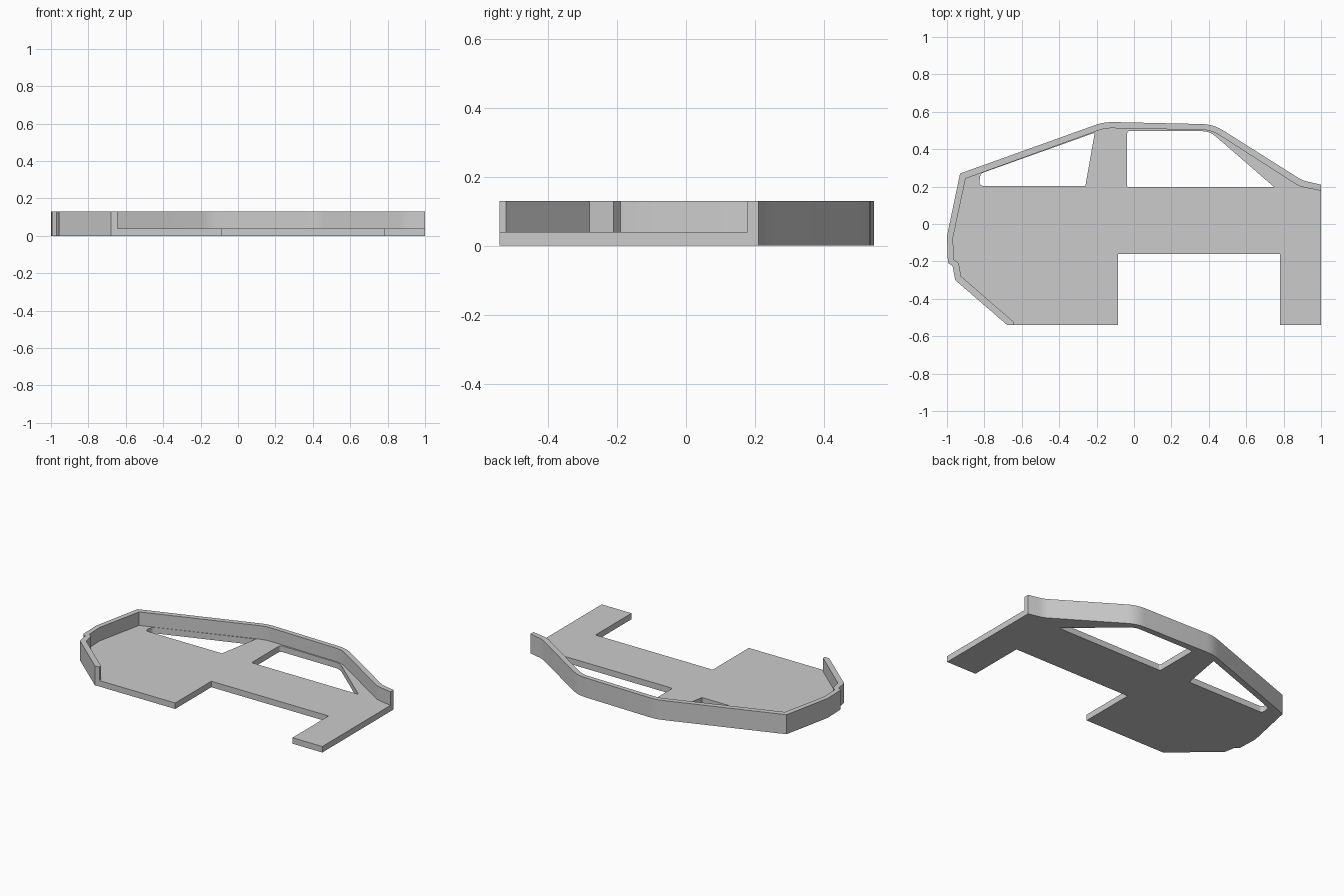
import bpy
import bmesh
from mathutils import Vector

cube = bpy.data.objects.get("Cube")
if cube:
    bpy.data.objects.remove(cube)

grey = bpy.data.materials.new("plain grey")
grey.use_nodes = True
colour = (0.6, 0.6, 0.6, 1)
grey.diffuse_color = colour
grey.node_tree.nodes["Principled BSDF"].inputs["Base Color"].default_value = colour


def rounded(corners, steps=5):
    """Turn (x, y) or (x, y, cut) corners into an outline, rounding those with a cut."""
    path = []
    for i, corner in enumerate(corners):
        p = Vector(corner[:2])
        if len(corner) == 2:
            path.append(p)
            continue
        before = Vector(corners[i - 1][:2])
        after = Vector(corners[(i + 1) % len(corners)][:2])
        a = p + (before - p).normalized() * corner[2]
        b = p + (after - p).normalized() * corner[2]
        for k in range(steps + 1):
            t = k / steps
            path.append(a * (1 - t) ** 2 + p * 2 * t * (1 - t) + b * t ** 2)
    return path


def slab(name, outlines, bottom, top):
    """Extrude a filled outline; later outlines become holes."""
    curve = bpy.data.curves.new(name, "CURVE")
    curve.dimensions = "2D"
    curve.fill_mode = "BOTH"
    curve.extrude = (top - bottom) / 2
    for outline in outlines:
        path = rounded(outline)
        spline = curve.splines.new("POLY")
        spline.points.add(len(path) - 1)
        for point, p in zip(spline.points, path):
            point.co = (p.x, p.y, 0, 1)
        spline.use_cyclic_u = True
    temp = bpy.data.objects.new(name + " profile", curve)
    bpy.context.collection.objects.link(temp)
    bpy.context.view_layer.update()
    graph = bpy.context.evaluated_depsgraph_get()
    mesh = bpy.data.meshes.new_from_object(temp.evaluated_get(graph))
    bpy.data.objects.remove(temp)

    # Weld the caps to the walls
    bm = bmesh.new()
    bm.from_mesh(mesh)
    bmesh.ops.translate(bm, verts=bm.verts, vec=(0, 0, (top + bottom) / 2))
    bmesh.ops.remove_doubles(bm, verts=bm.verts, dist=0.0001)
    bmesh.ops.recalc_face_normals(bm, faces=bm.faces)
    bm.to_mesh(mesh)
    bm.free()
    mesh.materials.clear()
    mesh.materials.append(grey)

    obj = bpy.data.objects.new(name, mesh)
    bpy.context.collection.objects.link(obj)
    bpy.ops.object.select_all(action="DESELECT")
    obj.select_set(True)
    bpy.context.view_layer.objects.active = obj
    bpy.ops.object.shade_smooth_by_angle(angle=0.4)
    return obj


# Outer silhouette, from the lower tail over the roof to the nose
outer = [(-0.678, -0.54), (-0.956, -0.3), (-0.97, -0.225), (-0.995, -0.208),
         (-1, -0.065), (-0.93, 0.27), (-0.16, 0.546, 0.05),
         (0.425, 0.533, 0.06), (0.9, 0.233, 0.03), (1, 0.21)]
inner = [(-0.645, -0.54), (-0.645, -0.522), (-0.924, -0.28), (-0.937, -0.21),
         (-0.963, -0.19), (-0.968, -0.075), (-0.9, 0.243), (-0.155, 0.513, 0.04),
         (0.415, 0.502, 0.05), (0.885, 0.2, 0.03), (1, 0.178)]

# Sill and wheel opening
sill = [(1, -0.54), (0.78, -0.54), (0.78, -0.16), (-0.085, -0.16), (-0.085, -0.54)]

# Window openings
rear_window = [(-0.83, 0.203, 0.03), (-0.82, 0.27, 0.015),
               (-0.21, 0.488), (-0.26, 0.203)]
front_window = [(-0.038, 0.197, 0.012), (-0.038, 0.498, 0.02),
                (0.405, 0.496, 0.04), (0.75, 0.197)]

slab("side_panel", [outer + sill, rear_window, front_window], 0, 0.04)
slab("raised_rim", [outer + inner[::-1]], 0.04, 0.13)
